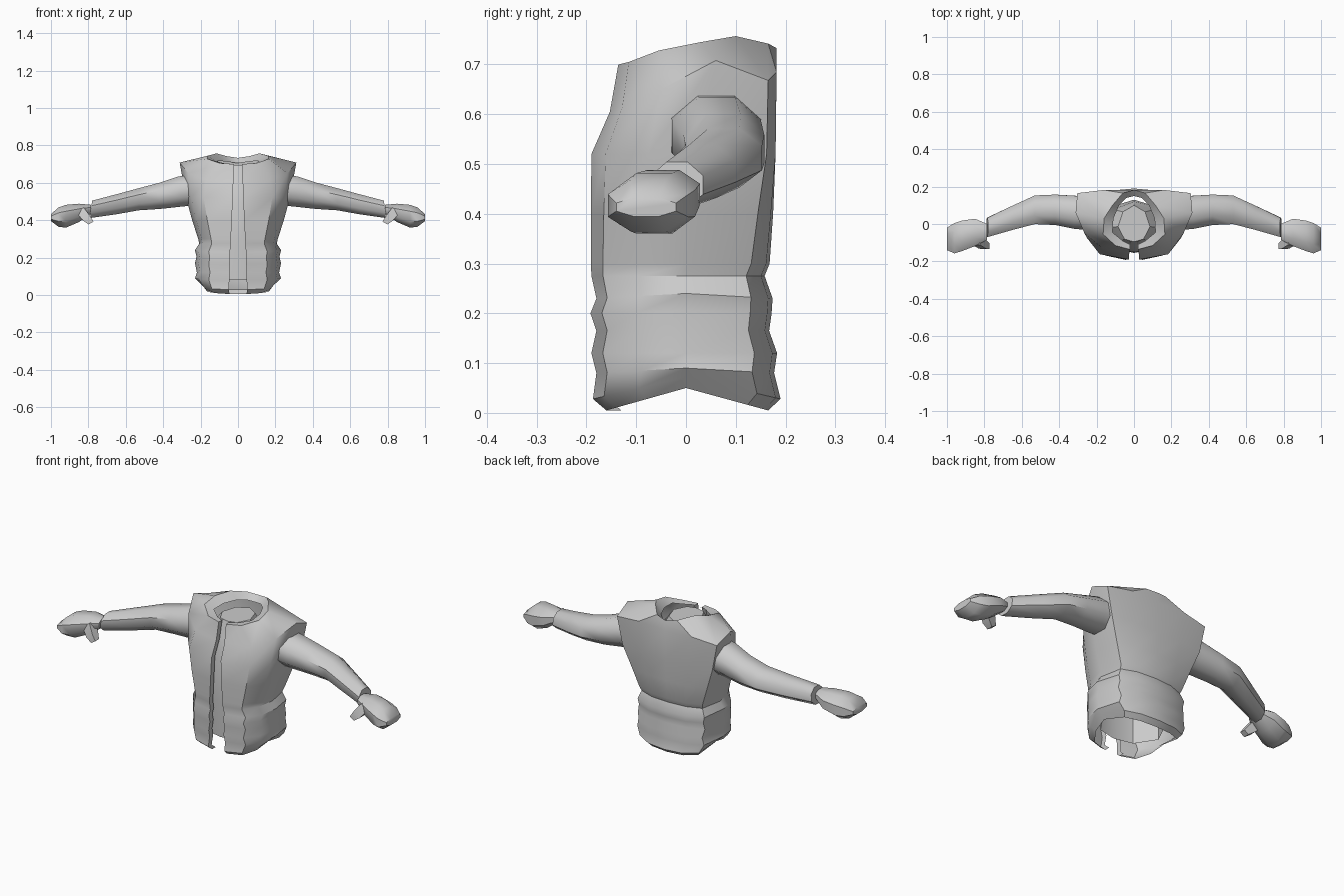
import bpy, bmesh, math
from mathutils import Vector

if "Cube" in bpy.data.objects:
    bpy.data.objects.remove(bpy.data.objects["Cube"])

GREY = bpy.data.materials.new("light_grey")
GREY.diffuse_color = (0.6, 0.6, 0.6, 1)
GREY.use_nodes = True
GREY.node_tree.nodes["Principled BSDF"].inputs["Base Color"].default_value = GREY.diffuse_color


def loft(name, rings, closed=True, caps=(False, False), angle=40):
    """Skin a list of equal-length point rings."""
    bm = bmesh.new()
    vs = [[bm.verts.new(p) for p in r] for r in rings]
    n = len(rings[0])
    for a, b in zip(vs, vs[1:]):
        for i in range(n if closed else n - 1):
            j = (i + 1) % n
            bm.faces.new((a[i], a[j], b[j], b[i]))
    if caps[0]:
        bm.faces.new(vs[0][::-1])
    if caps[1]:
        bm.faces.new(vs[-1])
    if all(caps):
        bmesh.ops.recalc_face_normals(bm, faces=bm.faces)
    me = bpy.data.meshes.new(name)
    bm.to_mesh(me)
    bm.free()
    me.materials.append(GREY)
    ob = bpy.data.objects.new(name, me)
    bpy.context.collection.objects.link(ob)
    bpy.ops.object.select_all(action='DESELECT')
    ob.select_set(True)
    bpy.context.view_layer.objects.active = ob
    bpy.ops.object.shade_smooth_by_angle(angle=math.radians(angle))
    return ob


def mirrored(half):
    """Half ring, front gap to back centre, continued round to the other side."""
    return half + [(-x, y, z) for x, y, z in half[-2::-1]]


# cross-section shape as fractions, waist and chest
XF = [0, .68, .92, 1, .88, .5, 0]
YF = [-1, -.88, -.5, 0, .75, .95, 1]
XC = [0, .66, .90, 1, .98, .5, 0]
YC = [-1, -.85, -.4, .15, .9, 1, 1]


def body_ring(z, w, yf, yb, lift, gap, t):
    half = []
    for i in range(7):
        fx = XF[i] + (XC[i] - XF[i]) * t
        fy = YF[i] + (YC[i] - YF[i]) * t
        y = fy * (-yf if fy < 0 else yb)
        half.append((fx * w if i else gap, y, z + lift * (1 - abs(YF[i]))))
    return half


# jacket: z, half width, front y, back y, side lift, front gap, chest blend
profile = [
    (.005, .185, -.160, .165, .045, .045, 0),
    (.028, .205, -.187, .190, .044, .050, 0),
    (.080, .230, -.180, .177, .010, .046, 0),
    (.120, .220, -.190, .183, 0, .045, 0),
    (.165, .230, -.180, .167, .005, .044, 0),
    (.200, .222, -.192, .172, .005, .043, 0),
    (.230, .230, -.180, .174, .010, .042, 0),
    (.275, .207, -.190, .158, 0, .040, .1),
    (.300, .213, -.191, .168, 0, .038, .2),
    (.400, .245, -.191, .175, 0, .033, .5),
    (.520, .278, -.190, .180, 0, .028, 1),
]
halves = [body_ring(*p) for p in profile]
shoulder = [(.025, -.153, .605), (.17, -.128, .615), (.265, -.05, .65), (.312, .06, .708),
            (.303, .165, .668), (.16, .182, .685), (0, .182, .68)]
neck = [(.022, -.136, .70), (.10, -.115, .705), (.165, -.055, .728), (.16, .03, .745),
        (.115, .10, .757), (.06, .165, .742), (0, .182, .733)]
collar = [(.02, -.11, .70), (.06, -.09, .70), (.115, -.045, .71), (.11, .03, .715),
          (.08, .10, .715), (.04, .14, .71), (0, .15, .705)]
halves += [shoulder, neck, collar]
# folded front edge along the opening
halves = [[(h[0][0], h[0][1] + .03, h[0][2])] + h for h in halves]
loft("jacket", [mirrored(h) for h in halves], closed=False)

# shirt seen through the opening and the neck
shirt = []
for z, w, yf, yb in [(.08, .17, -.15, .13), (.28, .17, -.155, .125), (.50, .21, -.15, .13),
                     (.60, .16, -.12, .12), (.695, .085, -.095, .10)]:
    shirt.append(mirrored([(0, yf, z), (w * .6, yf * .85, z), (w, yf * .15, z),
                           (w * .7, yb * .65, z), (0, yb, z)])[:-1])
loft("shirt", shirt, caps=(False, True))


def section(x, y, z, ry, rz, sides, turn=0, slant=0):
    """Upright oval section across the arm; slant leans the top inward."""
    out = []
    for i in range(sides):
        a = 2 * math.pi * i / sides + turn
        out.append((x + slant * math.sin(a), y + ry * math.cos(a), z + rz * math.sin(a)))
    return out


def boxy(x, y0, y1, z0, z1, bev=.28):
    """Rectangle with cut corners."""
    dy, dz = (y1 - y0) * bev, (z1 - z0) * bev
    return [(x, y0 + dy, z0), (x, y1 - dy, z0), (x, y1, z0 + dz), (x, y1, z1 - dz),
            (x, y1 - dy, z1), (x, y0 + dy, z1), (x, y0, z1 - dz), (x, y0, z0 + dz)]


def flip(rings, s):
    return [[(s * p[0], p[1], p[2]) for p in r][::s] for r in rings]


sleeve = [section(x, y, z, ry, rz, 8, math.pi / 8, sl) for x, y, z, ry, rz, sl in [
    (.25, .06, .56, .098, .087, .02),
    (.31, .062, .553, .096, .087, .01),
    (.42, .076, .53, .088, .076, 0),
    (.53, .076, .512, .083, .064, 0),
    (.65, .033, .485, .070, .058, 0),
    (.785, -.018, .458, .056, .05, -.005)]]

hand = [boxy(.785, -.085, 0, .435, .482),
        boxy(.85, -.118, .028, .39, .488),
        boxy(.92, -.145, .018, .36, .482),
        boxy(.96, -.157, .005, .365, .468),
        boxy(1.0, -.14, -.02, .395, .432)]


def thumb_ring(c, r):
    """Small square section across the downward thumb."""
    c, u, v = Vector(c), Vector((.8, 0, -.5)), Vector((0, 1, 0))
    return [tuple(c + u * r * i + v * r * j) for i, j in ((-1, -1), (1, -1), (1, 1), (-1, 1))]


thumb = [thumb_ring((.845, -.085, .455), .026), thumb_ring((.81, -.108, .41), .024),
         thumb_ring((.785, -.118, .385), .016)]

for side, s in (("right", 1), ("left", -1)):
    loft(side + "_sleeve", flip(sleeve, s), caps=(True, True), angle=50)
    loft(side + "_hand", flip(hand, s), caps=(True, True), angle=50)
    loft(side + "_thumb", flip(thumb, s), caps=(True, True))
